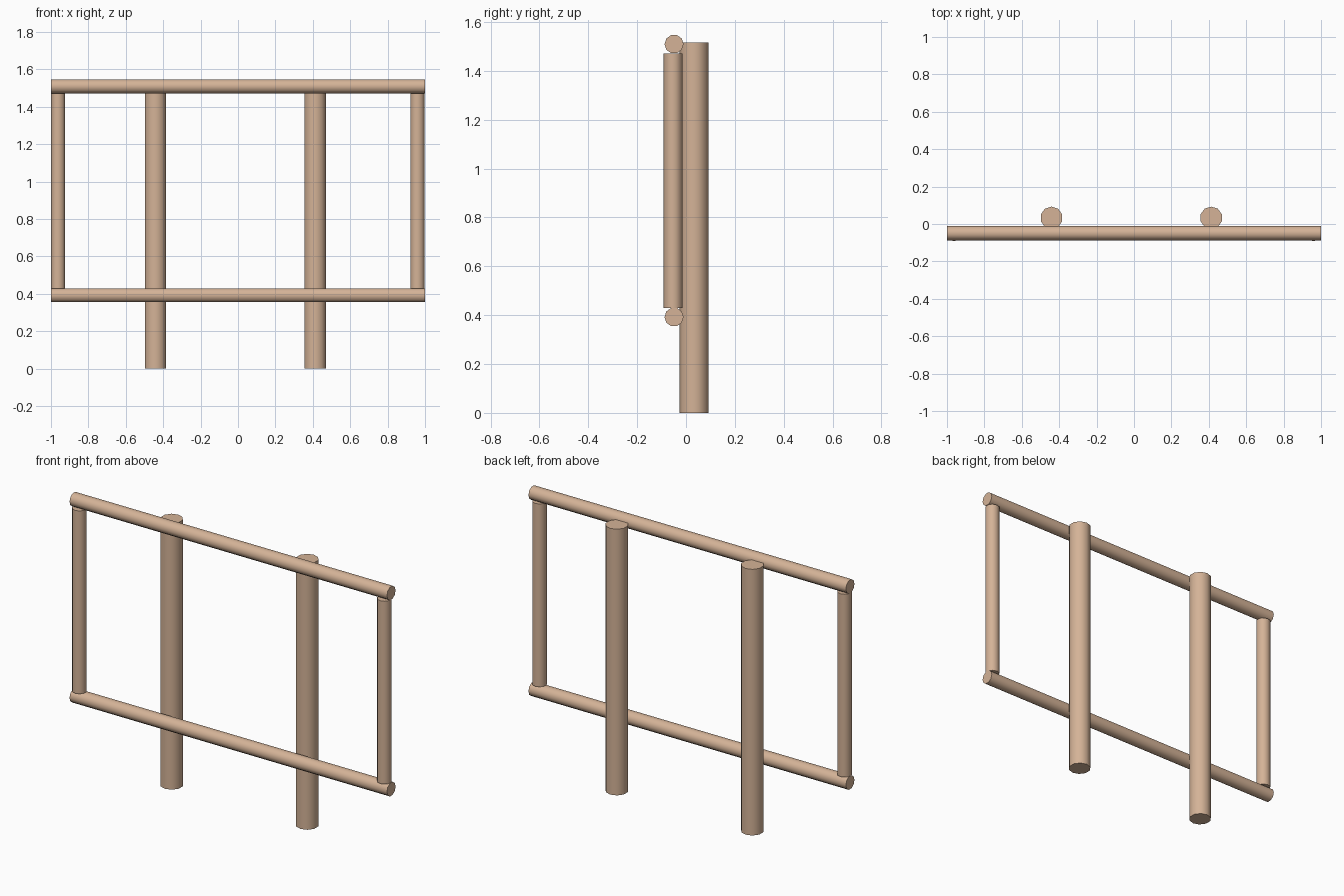
import bpy, math

if "Cube" in bpy.data.objects:
    bpy.data.objects.remove(bpy.data.objects["Cube"])

wood = bpy.data.materials.new("light_wood")
wood.diffuse_color = (0.66, 0.45, 0.31, 1)
wood.use_nodes = True
wood.node_tree.nodes["Principled BSDF"].inputs["Base Color"].default_value = wood.diffuse_color

SIDES = 10


def pole(name, radius, length, centre, along_x=False):
    """Round timber, vertical or lying along x."""
    rot = (0, math.pi / 2, 0) if along_x else (0, 0, 0)
    bpy.ops.mesh.primitive_cylinder_add(vertices=SIDES, radius=radius, depth=length,
                                        location=centre, rotation=rot)
    ob = bpy.context.object
    ob.name = name
    ob.data.materials.append(wood)
    bpy.ops.object.shade_smooth_by_angle(angle=math.radians(50))
    return ob


# Two thick posts standing on the ground, behind the frame
for side, x in (("left", -0.441), ("right", 0.413)):
    pole(side + "_post", 0.06, 1.516, (x, 0.033, 0.758))

# Long horizontal rails
for level, z in (("bottom", 0.392), ("top", 1.509)):
    pole(level + "_rail", 0.039, 2.0, (0, -0.049, z), along_x=True)

# Short uprights closing the frame at each end
for side, x in (("left", -0.962), ("right", 0.96)):
    pole(side + "_upright", 0.039, 1.042, (x, -0.053, 0.95))
